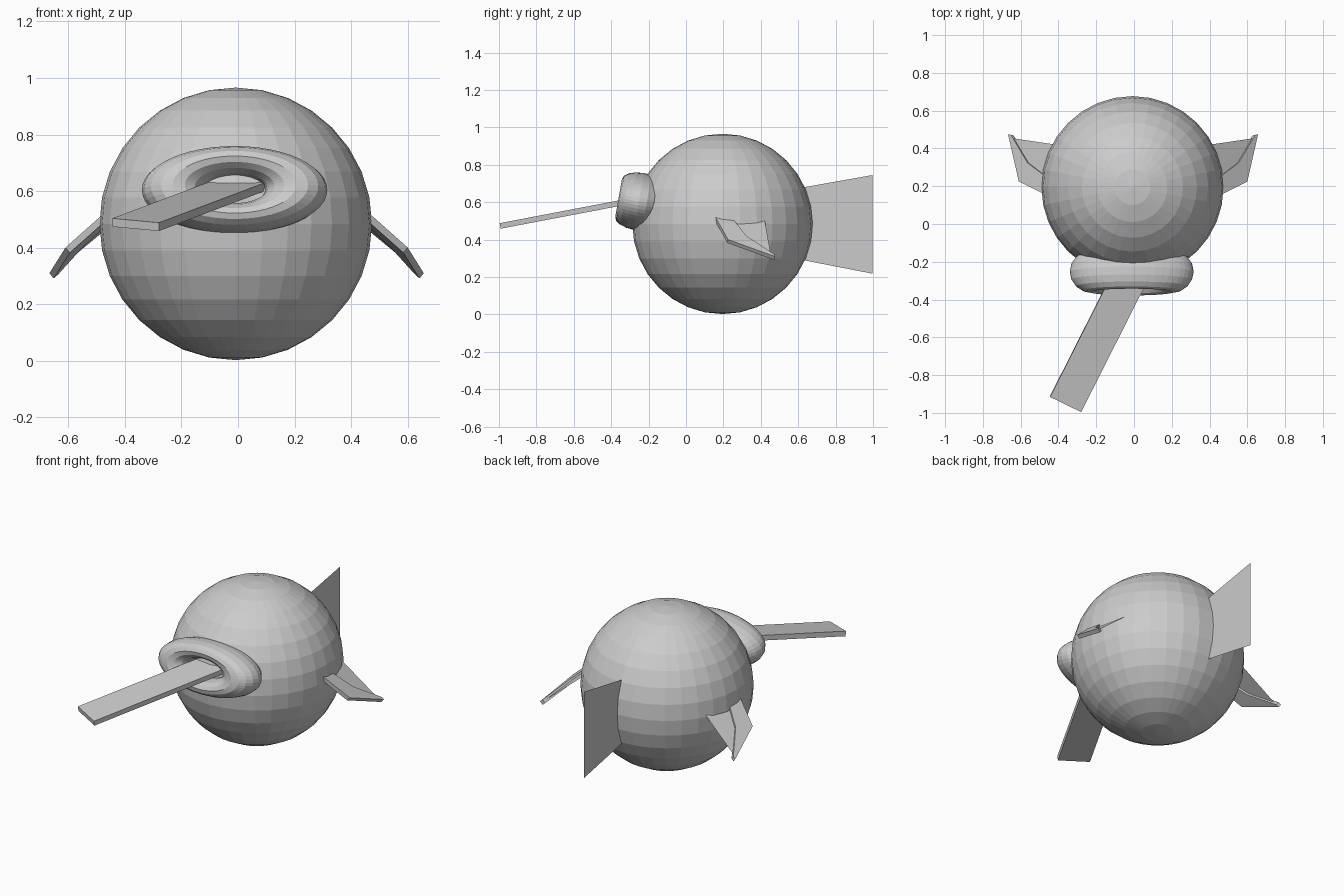
import bpy, bmesh
from math import radians
from mathutils import Matrix, Vector

if "Cube" in bpy.data.objects:
    bpy.data.objects.remove(bpy.data.objects["Cube"])

CX = -0.008  # symmetry plane


def make_object(name, verts, faces):
    mesh = bpy.data.meshes.new(name)
    mesh.from_pydata(verts, [], faces)
    mesh.update()
    obj = bpy.data.objects.new(name, mesh)
    bpy.context.collection.objects.link(obj)
    return obj


def rot(deg, axis):
    return Matrix.Rotation(radians(deg), 4, axis)


# round body
bpy.ops.mesh.primitive_uv_sphere_add(segments=32, ring_count=16, radius=0.482,
                                     location=(CX, 0.195, 0.484))
bpy.context.object.name = "body"

# lips: flattened ring leaning back along the body
bpy.ops.mesh.primitive_torus_add(major_radius=0.218, minor_radius=0.11,
                                 major_segments=48, minor_segments=16)
lips = bpy.context.object
lips.name = "lips"
lips.data.transform(Matrix.Translation((-0.012, -0.252, 0.604)) @ rot(-10, 'X')
                    @ Matrix.Diagonal((1, 1, 0.47, 1)) @ rot(90, 'X'))

# flat tongue hanging out sideways
length = 0.84
turn = rot(10.8, 'X') @ rot(-26.4, 'Z')
bpy.ops.mesh.primitive_cube_add(size=1)
tongue = bpy.context.object
tongue.name = "tongue"
tongue.data.transform(Matrix.Translation((-0.362, -0.953, 0.481)) @ turn
                      @ Matrix.Translation((0, length / 2, 0))
                      @ Matrix.Diagonal((0.184, length, 0.03, 1)))

# paper-thin tail fin
make_object("tail_fin",
            [(CX, 0.5, 0.657), (CX, 0.997, 0.745), (CX, 0.997, 0.218), (CX, 0.5, 0.315)],
            [(0, 1, 2, 3)])


# side fins: a thick angled rib with a thin web behind it, on one sloping plane
def on_fin(x, y, drop=0.0):
    return Vector((x, y, 0.525 - 0.8 * (x - 0.46) - 0.18 * (y - 0.155) - drop))


rib_outline = [(0.38, 0.115), (0.60, 0.225), (0.657, 0.475),
               (0.642, 0.472), (0.555, 0.325), (0.40, 0.207)]
web_outline = [(0.40, 0.215), (0.55, 0.32), (0.64, 0.455), (0.30, 0.405)]
normal = Vector((0.8, 0.18, 1)).normalized()

for side, label in ((1, "right"), (-1, "left")):
    def flip(p):
        return (p.x if side > 0 else 2 * CX + 0.006 - p.x, p.y, p.z)
    top = [on_fin(*p) for p in rib_outline]
    low = [p - normal * 0.024 for p in top]
    n = len(top)
    faces = [(0, 1, 4, 5), (1, 2, 3, 4), (n + 5, n + 4, n + 1, n), (n + 4, n + 3, n + 2, n + 1)]
    faces += [(i, n + i, n + (i + 1) % n, (i + 1) % n) for i in range(n)]
    rib = make_object(label + "_fin_rib", [flip(p) for p in top + low], faces)
    bm = bmesh.new()
    bm.from_mesh(rib.data)
    bmesh.ops.recalc_face_normals(bm, faces=bm.faces)
    bm.to_mesh(rib.data)
    bm.free()
    make_object(label + "_fin_web", [flip(on_fin(*p, drop=0.014)) for p in web_outline],
                [(0, 1, 2, 3)])
